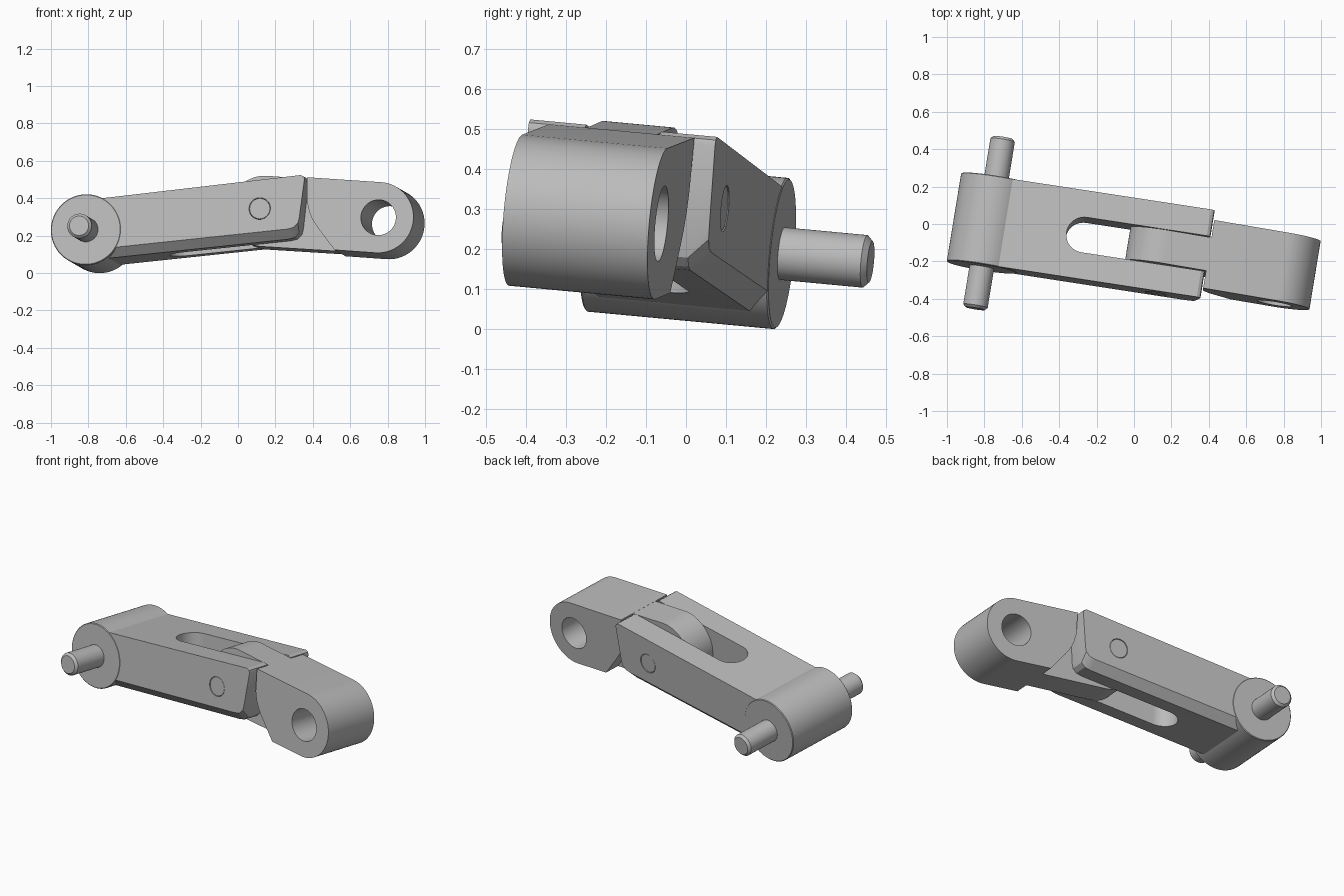
import bpy, bmesh, math
from mathutils import Matrix, Vector

cube = bpy.data.objects.get("Cube")
if cube:
    bpy.data.objects.remove(cube)

# Tilted working frame: u along the arm, v along the hinge axis, w upward
V = Vector((0.161, 0.983, -0.092)).normalized()
U = Vector((V.y, -V.x, 0)).normalized()
W = U.cross(V)
FRAME = Matrix.Translation((-0.775, 0.005, 0.21)) @ Matrix((U, V, W)).transposed().to_4x4()

steel = bpy.data.materials.new("light_grey_steel")
steel.use_nodes = True
steel.diffuse_color = (0.5, 0.5, 0.5, 1)
steel.node_tree.nodes["Principled BSDF"].inputs["Base Color"].default_value = (0.5, 0.5, 0.5, 1)


def arc(center, radius, start, end, steps):
    angles = [math.radians(start + (end - start) * i / steps) for i in range(steps + 1)]
    return [(center[0] + radius * math.cos(a), center[1] + radius * math.sin(a)) for a in angles]


def circle(center, radius):
    return arc(center, radius, 0, 360, 64)[:-1]


def loft(name, rings, upright=False):
    """Skin a stack of (depth, outline) rings, across v or upright along w."""
    bm = bmesh.new()
    layers = []
    for depth, outline in rings:
        layers.append([bm.verts.new((a, b, depth) if upright else (a, depth, b)) for a, b in outline])
    n = len(layers[0])
    for low, high in zip(layers, layers[1:]):
        for i in range(n):
            j = (i + 1) % n
            bm.faces.new((low[i], low[j], high[j], high[i]))
    bm.faces.new(layers[0])
    bm.faces.new(layers[-1])
    bmesh.ops.recalc_face_normals(bm, faces=bm.faces)
    mesh = bpy.data.meshes.new(name)
    bm.to_mesh(mesh)
    bm.free()
    mesh.materials.append(steel)
    obj = bpy.data.objects.new(name, mesh)
    bpy.context.collection.objects.link(obj)
    obj.matrix_world = FRAME
    return obj


def slab(name, outline, half):
    return loft(name, [(-half, outline), (half, outline)])


def rod(name, center, radius, half, bevel):
    tip, full = circle(center, radius - bevel), circle(center, radius)
    return loft(name, [(-half, tip), (bevel - half, full), (half - bevel, full), (half, tip)])


def select(obj):
    bpy.ops.object.select_all(action="DESELECT")
    obj.select_set(True)
    bpy.context.view_layer.objects.active = obj


def cut(obj, cutter):
    cutter.hide_render = True
    bpy.context.view_layer.update()
    mod = obj.modifiers.new("cut", "BOOLEAN")
    mod.operation = "DIFFERENCE"
    mod.solver = "EXACT"
    mod.object = cutter
    select(obj)
    bpy.ops.object.modifier_apply(modifier=mod.name)
    bpy.data.objects.remove(cutter)


PIVOT, EYE, ROUND = (0.94, 0.113), (1.575, 0.07), 0.19

# Barrel and its cross pin
barrel = rod("barrel", (0, 0), ROUND, 0.24, 0.004)
cross_pin = rod("cross_pin", (0, 0), 0.066, 0.465, 0.014)

# Fork body with chamfered lower edges
top = [(1.18, 0.27), (1.176, 0.285), (1.16, 0.293), (0.08, 0.168)]
bottom = [(0.08, -0.153), (1.09, -0.047), (1.125, -0.038), (1.148, -0.015), (1.155, 0.015)]
inner = top + bottom
outer = top + [(u, w + 0.05) for u, w in bottom]
fork = loft("fork_body", [(-0.238, outer), (-0.19, inner), (0.19, inner), (0.238, outer)])

# Round-ended slot and hinge bore through the fork
slot = arc((0.512, 0), 0.095, 90, 270, 32) + [(1.4, -0.095), (1.4, 0.095)]
cut(fork, loft("slot_cutter", [(-0.5, slot), (0.5, slot)], upright=True))
cut(fork, slab("bore_cutter", circle(PIVOT, 0.058), 0.4))
hinge_pin = rod("hinge_pin", PIVOT, 0.0565, 0.236, 0.002)

# Link: narrow rounded tongue inside the slot
tongue_outline = arc(PIVOT, ROUND, 86, 266, 40) + [(1.45, -0.109), (1.45, 0.266)]
tongue = slab("link_tongue", tongue_outline, 0.09)

# Link: wide head with a rounded end, relieved lower corner and eye
head_outline = arc(EYE, ROUND, 86, -94, 40) + [
    (1.34, -0.104), (1.25, 0.012), (1.22, 0.055), (1.2, 0.1), (1.188, 0.15), (1.186, 0.286)]
head = slab("link_head", head_outline, 0.185)
cut(head, slab("eye_cutter", circle(EYE, 0.095), 0.4))

for part in (barrel, cross_pin, fork, hinge_pin, tongue, head):
    select(part)
    bpy.ops.object.shade_smooth_by_angle(angle=math.radians(25))
